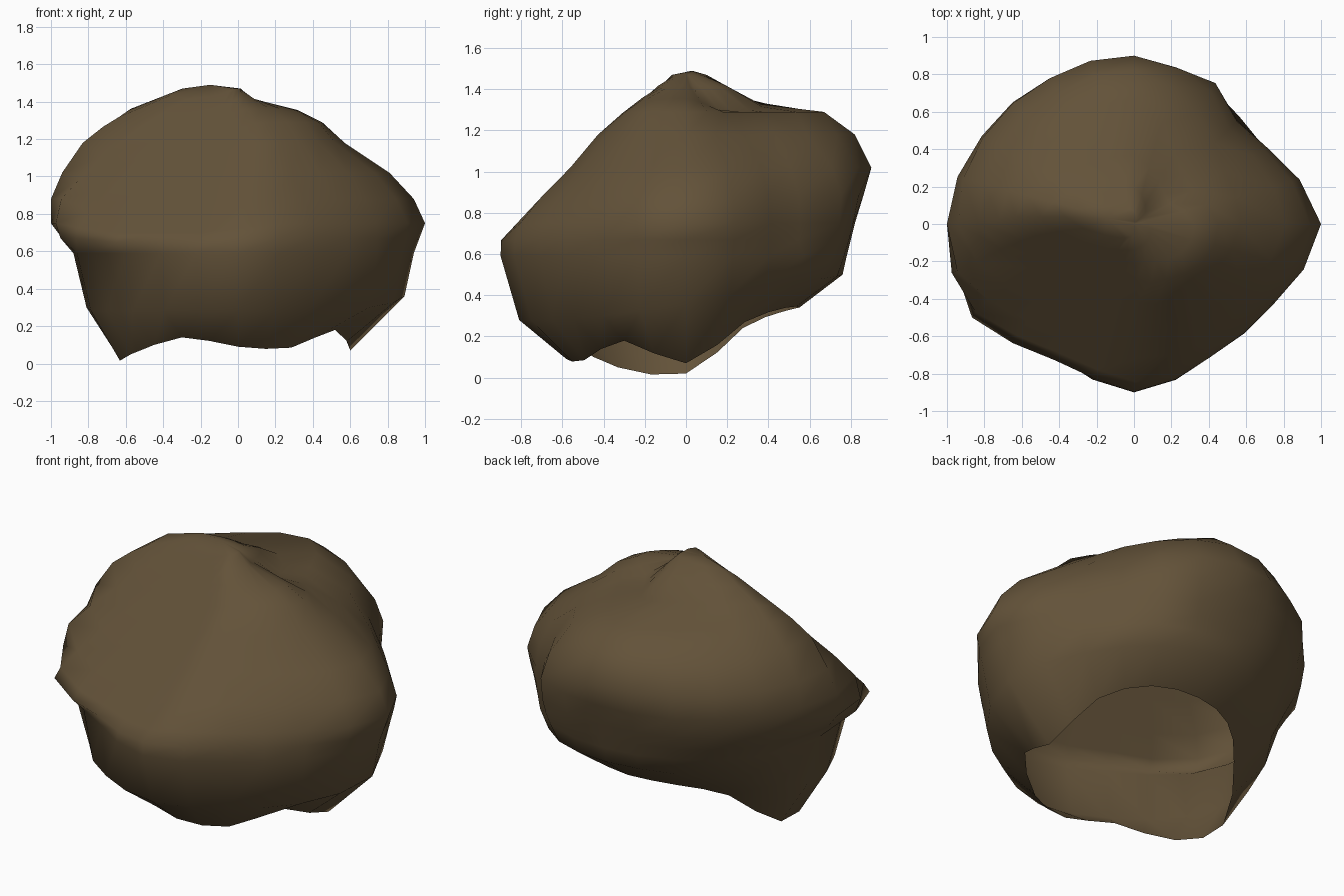
import bpy, bmesh, math
from mathutils import Vector

if "Cube" in bpy.data.objects:
    bpy.data.objects.remove(bpy.data.objects["Cube"])

N, SEG = 12, 24                       # measured directions, final segments


def resample(v):
    """Smooth periodic curve through 12 readings, sampled at SEG directions."""
    out = []
    for s in range(SEG):
        f = s * N / SEG
        i, t = int(f), f - int(f)
        a, b, c, d = (v[(i + k) % N] for k in (-1, 0, 1, 2))
        out.append(b + 0.5 * t * (c - a + t * (2*a - 5*b + 4*c - d + t * (3*(b - c) + d - a))))
    return out


# Ragged open rim: radius and height, anticlockwise from +x in 30 degree steps
rim_r = (.60, .57, .56, .55, .54, .55, .63, .66, .60, .58, .57, .60)
rim_z = (.07, .27, .34, .34, .32, .24, .02, .05, .14, .09, .085, .18)

# Lower edge of the wall, where it starts to tuck in
low_r = (.89, .77, .76, .76, .74, .76, .81, .81, .79, .81, .75, .81)
low_z = (.36, .45, .48, .50, .48, .42, .30, .28, .28, .28, .28, .30)

# Boulder sections: height -> radii in the same directions
sections = {
    0.59: (.94, .81, .81, .78, .79, .84, .88, .89, .82, .90, .82, .86),
    0.67: (.97, .82, .84, .80, .83, .88, .94, 1.0, .86, .90, .82, .86),
    0.75: (1.0, .82, .86, .82, .86, .92, 1.0, .99, .85, .87, .80, .85),
    0.88: (.94, .80, .87, .86, .90, .94, 1.0, .93, .78, .75, .71, .78),
    1.02: (.81, .73, .82, .90, .90, .93, .94, .80, .64, .60, .58, .68),
    1.18: (.57, .56, .68, .82, .81, .81, .83, .66, .49, .45, .45, .50),
    1.29: (.45, .36, .43, .67, .63, .64, .73, .55, .37, .33, .34, .42),
}

# Crown: dips into a saddle behind the peak
saddle_r = (.32, .22, .26, .37, .38, .50, .65, .45, .28, .22, .23, .30)
saddle_z = (1.355, 1.32, 1.29, 1.315, 1.34, 1.36, 1.36, 1.36, 1.36, 1.36, 1.36, 1.35)
crown = {
    1.415: (.08, .07, .12, .20, .22, .36, .51, .36, .20, .14, .12, .10),
    1.47: (.01, .01, .03, .07, .10, .20, .38, .20, .10, .05, .02, .01),
}

bm = bmesh.new()
normal = Vector((-0.29, -0.67, 0.68)).normalized()
offset = 1.055 / Vector((-0.29, -0.67, 0.68)).length


def add_ring(radii, heights):
    """One ring of points, flattened onto the big front-left facet."""
    ring = []
    for s, (r, z) in enumerate(zip(radii, heights)):
        a = math.tau * s / SEG
        p = Vector((r * math.cos(a), r * math.sin(a), z))
        p -= normal * max(0, p.dot(normal) - offset)
        ring.append(bm.verts.new(p))
    return ring


# Shell: loft the rings and close the top over an off-centre peak
rings = [add_ring(resample(rim_r), [max(0, z) for z in resample(rim_z)]),
         add_ring(resample(low_r), resample(low_z))]
for z, radii in sections.items():
    r = resample(radii)
    if 0.6 < z < 1.1:
        r[3] *= 0.94                  # shallow groove on the back right
    rings.append(add_ring(r, [z] * SEG))
rings.append(add_ring(resample(saddle_r), resample(saddle_z)))
for z, radii in crown.items():
    rings.append(add_ring(resample(radii), [z] * SEG))
for low, high in zip(rings, rings[1:]):
    for i in range(SEG):
        j = (i + 1) % SEG
        bm.faces.new((low[i], low[j], high[j], high[i]))
peak = bm.verts.new((-0.15, 0.03, 1.49))
for i in range(SEG):
    bm.faces.new((rings[-1][i], rings[-1][(i + 1) % SEG], peak))
for f in bm.faces:
    f.smooth = True

mesh = bpy.data.meshes.new("boulder_shell")
bm.to_mesh(mesh)
bm.free()
boulder = bpy.data.objects.new("boulder_shell", mesh)
bpy.context.collection.objects.link(boulder)

# Brown stone
stone = bpy.data.materials.new("brown_stone")
stone.diffuse_color = (0.125, 0.085, 0.041, 1)
stone.use_nodes = True
stone.node_tree.nodes["Principled BSDF"].inputs["Base Color"].default_value = stone.diffuse_color
mesh.materials.append(stone)
